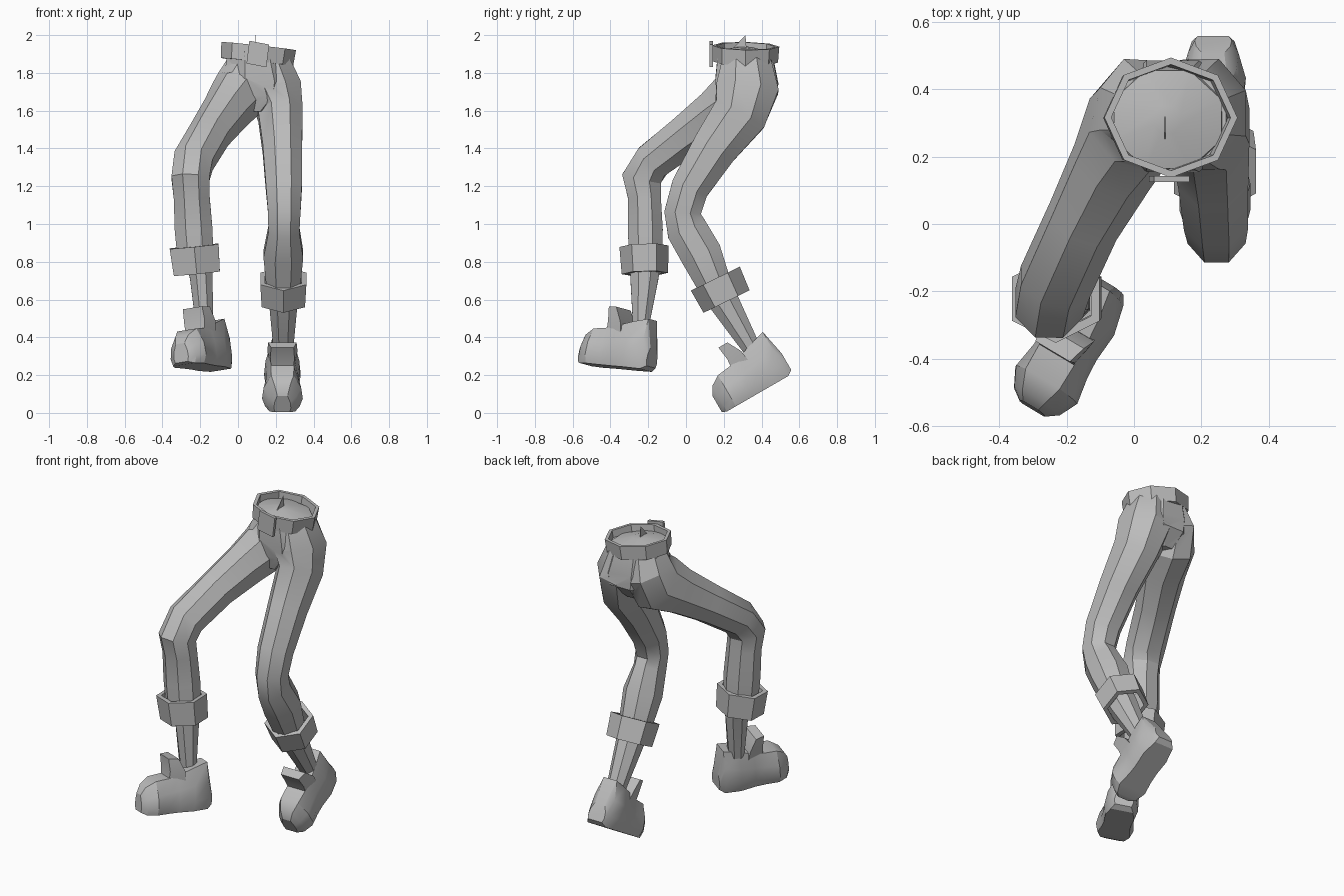
import bpy, bmesh
from math import sin, cos, pi
from mathutils import Vector

cube = bpy.data.objects.get("Cube")
if cube:
    bpy.data.objects.remove(cube, do_unlink=True)

grey = bpy.data.materials.new("plain grey")
grey.use_nodes = True
grey.diffuse_color = (0.5, 0.5, 0.5, 1)
grey.node_tree.nodes["Principled BSDF"].inputs["Base Color"].default_value = (0.5, 0.5, 0.5, 1)


def ring(center, rx, ry, normal, sides=8, turn=0.5):
    """Polygon around center, facing along normal; turn is in parts of a side."""
    n = Vector(normal).normalized()
    side = (Vector((1, 0, 0)) - n * n.x).normalized()
    depth = n.cross(side)
    grow = 1 / cos(pi / sides) if turn else 1.03
    angles = [(i + turn) * 2 * pi / sides for i in range(sides)]
    return [Vector(center) + side * rx * grow * cos(a) + depth * ry * grow * sin(a) for a in angles]


def smooth(obj, angle):
    bpy.ops.object.select_all(action="DESELECT")
    obj.select_set(True)
    bpy.context.view_layer.objects.active = obj
    bpy.ops.object.shade_smooth_by_angle(angle=angle)


def loft(name, rings, closed=False, angle=0.5):
    """Skin a list of point rings into one object."""
    bm = bmesh.new()
    rows = [[bm.verts.new(p) for p in r] for r in rings]
    pairs = list(zip(rows, rows[1:])) + ([(rows[-1], rows[0])] if closed else [])
    for a, b in pairs:
        for i in range(len(a)):
            j = (i + 1) % len(a)
            bm.faces.new((a[i], a[j], b[j], b[i]))
    if not closed:
        bm.faces.new(rows[0])
        bm.faces.new(rows[-1])
    bmesh.ops.recalc_face_normals(bm, faces=bm.faces)
    mesh = bpy.data.meshes.new(name)
    bm.to_mesh(mesh)
    bm.free()
    mesh.materials.append(grey)
    obj = bpy.data.objects.new(name, mesh)
    bpy.context.collection.objects.link(obj)
    smooth(obj, angle)
    return obj


def limb(name, stations):
    """Tube through (center, rx, ry) stations, each ring square to the path."""
    pts = [Vector(s[0]) for s in stations]
    rings = []
    for i, (c, rx, ry) in enumerate(stations):
        up = pts[max(i - 1, 0)] - pts[min(i + 1, len(pts) - 1)]
        rings.append(ring(c, rx, ry, up))
    return loft(name, rings, angle=0.6)


def band(name, center, rx, ry, height, normal, wall, taper, sides, turn):
    """Hollow cuff or belt with a thick rim."""
    n = Vector(normal).normalized()
    low, high = Vector(center) - n * height / 2, Vector(center) + n * height / 2
    loft(name, [
        ring(low, (rx - wall) * taper, (ry - wall) * taper, n, sides, turn),
        ring(low, rx * taper, ry * taper, n, sides, turn),
        ring(high, rx, ry, n, sides, turn),
        ring(high, rx - wall, ry - wall, n, sides, turn)], closed=True, angle=0.3)


def shoe(name, heel, forward, up):
    """Chunky shoe lofted from heel to bulging toe, with a raised tongue."""
    f = Vector(forward).normalized()
    u = Vector(up)
    u = (u - f * u.dot(f)).normalized()
    s = f.cross(u)
    heel = Vector(heel)

    def section(d, w, low, top, crown):
        outline = [(-0.85, 0), (0.85, 0), (1, 0.25), (0.92, 0.6),
                   (crown, 1), (-crown, 1), (-0.92, 0.6), (-1, 0.25)]
        return [heel + f * d + s * (w * x) + u * (low + (top - low) * h) for x, h in outline]

    loft(name, [section(-0.02, 0.055, 0.02, 0.12, 0.6),
                section(0.01, 0.075, 0, 0.27, 0.6),
                section(0.10, 0.097, 0, 0.245, 0.6),
                section(0.19, 0.09, 0, 0.215, 0.7),
                section(0.25, 0.094, 0, 0.2, 0.65),
                section(0.33, 0.108, 0, 0.19, 0.55),
                section(0.385, 0.08, 0, 0.155, 0.5),
                section(0.41, 0.045, 0.01, 0.11, 0.6)])
    # Tongue leans forward over the instep
    tongue = []
    for h, back, front, w in ((0.17, 0.15, 0.25, 0.07), (0.24, 0.16, 0.245, 0.08), (0.315, 0.2, 0.255, 0.075)):
        tongue.append([heel + f * d + s * x + u * h
                       for d, x in ((back, -w), (back, w), (front, w * 0.8), (front, -w * 0.8))])
    loft(name + "_tongue", tongue)


# Hips with a domed top inside the belt
tilt = (0.11, 0.02, 1)
trousers = loft("trousers", [
    ring((0.1, 0.31, 1.935), 0.04, 0.04, tilt),
    ring((0.1, 0.31, 1.905), 0.16, 0.145, tilt),
    ring((0.105, 0.315, 1.86), 0.165, 0.15, tilt),
    ring((0.115, 0.32, 1.76), 0.19, 0.165, tilt),
    ring((0.115, 0.325, 1.68), 0.17, 0.16, (0, 0, 1)),
    ring((0.09, 0.3, 1.595), 0.065, 0.11, (0, 0, 1))])

# Trouser legs, merged into the hips
right_leg = limb("right_trouser_leg", [
    ((0.055, 0.33, 1.87), 0.10, 0.12),
    ((0.02, 0.335, 1.76), 0.125, 0.155),
    ((-0.005, 0.29, 1.67), 0.135, 0.165),
    ((-0.065, 0.17, 1.59), 0.12, 0.13),
    ((-0.15, 0.01, 1.475), 0.105, 0.11),
    ((-0.235, -0.175, 1.335), 0.105, 0.10),
    ((-0.252, -0.235, 1.24), 0.10, 0.105),
    ((-0.245, -0.22, 1.14), 0.095, 0.087),
    ((-0.235, -0.215, 0.97), 0.10, 0.092),
    ((-0.225, -0.215, 0.82), 0.095, 0.088)])
left_leg = limb("left_trouser_leg", [
    ((0.165, 0.32, 1.86), 0.11, 0.13),
    ((0.195, 0.325, 1.72), 0.14, 0.165),
    ((0.225, 0.285, 1.58), 0.118, 0.145),
    ((0.235, 0.15, 1.40), 0.104, 0.12),
    ((0.243, 0.02, 1.19), 0.095, 0.1),
    ((0.245, -0.018, 1.06), 0.086, 0.097),
    ((0.243, 0.005, 0.97), 0.082, 0.108),
    ((0.24, 0.08, 0.84), 0.105, 0.11),
    ((0.24, 0.15, 0.68), 0.09, 0.09)])
for leg in (right_leg, left_leg):
    smooth(trousers, 0.5)
    union = trousers.modifiers.new("merge", "BOOLEAN")
    union.operation = "UNION"
    union.solver = "EXACT"
    union.object = leg
    bpy.ops.object.modifier_apply(modifier=union.name)
    bpy.data.objects.remove(leg, do_unlink=True)
smooth(trousers, 0.6)

# Belt, buckle and pin
band("belt", (0.105, 0.315, 1.9), 0.193, 0.173, 0.085, tilt, 0.02, 0.97, 8, 0)
buckle = []
for y in (0.125, 0.143):
    buckle.append([(0.045, y, 1.85), (0.15, y, 1.83), (0.165, y, 1.95), (0.06, y, 1.97)])
loft("buckle", buckle)
pin = []
for x in (0.09, 0.093):
    pin.append([(x, 0.25, 1.93), (x, 0.32, 1.93), (x, 0.315, 2.0), (x, 0.3, 1.985)])
loft("belt_pin", pin)

# Turned-up cuffs
band("right_cuff", (-0.225, -0.22, 0.81), 0.13, 0.113, 0.145, (-0.1, -0.03, 1), 0.025, 0.94, 6, 0.5)
band("left_cuff", (0.24, 0.185, 0.65), 0.122, 0.125, 0.135, (0, -0.44, 0.9), 0.025, 0.94, 6, 0.5)

# Bare shins
limb("right_shin", [
    ((-0.215, -0.215, 0.84), 0.075, 0.085),
    ((-0.195, -0.22, 0.72), 0.06, 0.075),
    ((-0.175, -0.24, 0.44), 0.045, 0.04)])
limb("left_shin", [
    ((0.24, 0.14, 0.70), 0.08, 0.08),
    ((0.24, 0.2, 0.59), 0.075, 0.08),
    ((0.24, 0.36, 0.32), 0.05, 0.045)])

# Shoes: right planted forward, left pushing off its toe
shoe("right_shoe", (-0.085, -0.205, 0.225), (-0.52, -0.85, 0.08), (-0.16, 0, 1))
shoe("left_shoe", (0.235, 0.55, 0.2), (0, -0.866, -0.5), (0, -0.5, 0.866))
